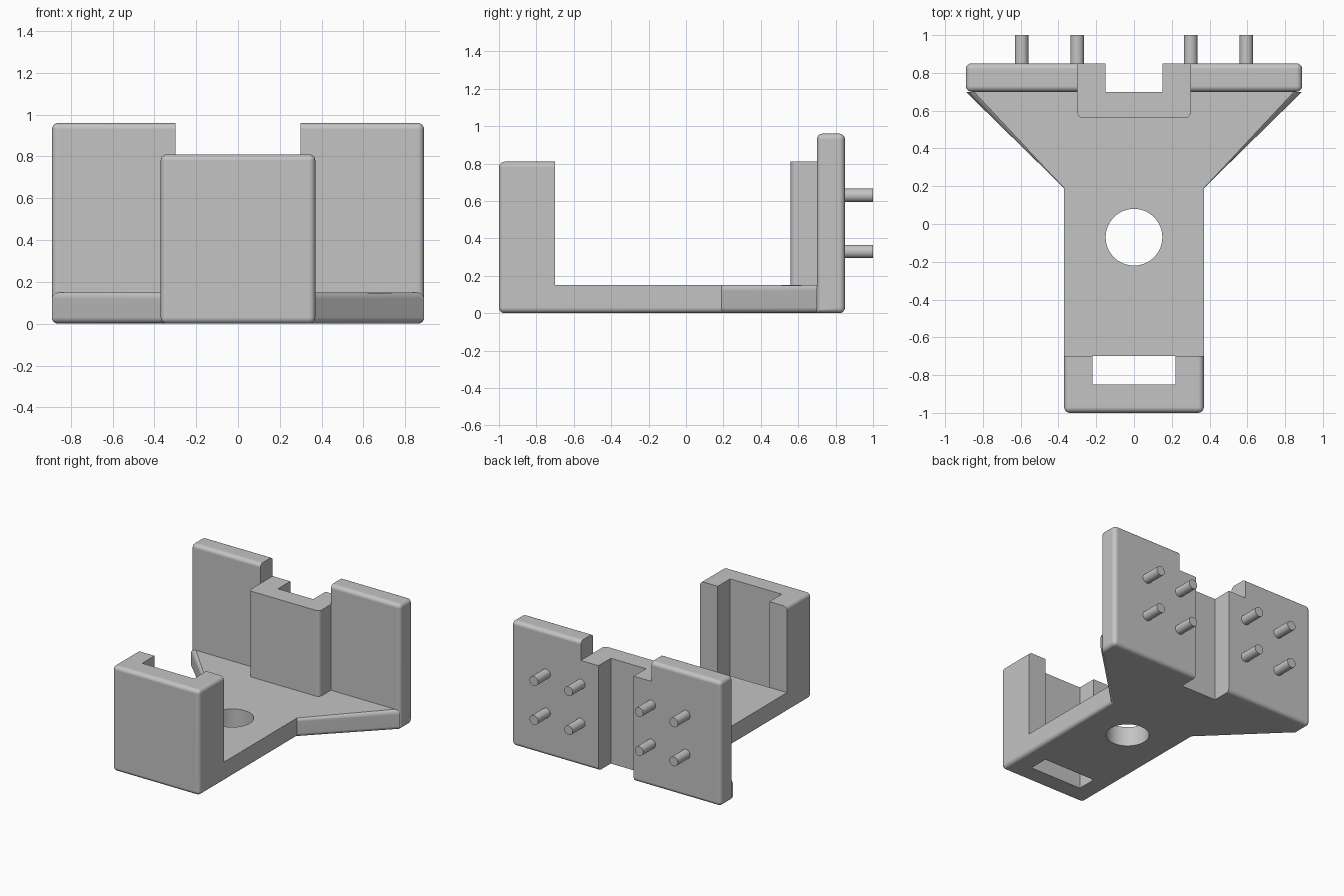
import bpy
import bmesh
from math import radians
from mathutils import Matrix, Vector

cube = bpy.data.objects.get("Cube")
if cube:
    bpy.data.objects.remove(cube, do_unlink=True)

grey = bpy.data.materials.new("plain grey")
grey.use_nodes = True
grey.diffuse_color = (0.55, 0.55, 0.55, 1)
grey.node_tree.nodes["Principled BSDF"].inputs["Base Color"].default_value = (0.55, 0.55, 0.55, 1)

ROUND = 0.03
FLOOR = 0.15
LOW = 0.81
HIGH = 0.96


def near(a, b):
    return abs(a - b) < 0.001


def add_object(name, bm):
    mesh = bpy.data.meshes.new(name)
    bm.to_mesh(mesh)
    bm.free()
    mesh.materials.append(grey)
    obj = bpy.data.objects.new(name, mesh)
    bpy.context.collection.objects.link(obj)
    return obj


def smooth(obj):
    """Smooth the rounded edges, keep hard corners and flat faces."""
    bm = bmesh.new()
    bm.from_mesh(obj.data)
    for face in bm.faces:
        face.smooth = True
    for edge in bm.edges:
        edge.smooth = edge.calc_face_angle(0) < radians(30)
    bm.to_mesh(obj.data)
    bm.free()
    obj.modifiers.new("flat faces", "WEIGHTED_NORMAL").keep_sharp = True


def extrude(name, outline, height, rounded):
    """Extrude an outline upward and round the edges picked by a rule."""
    bm = bmesh.new()
    face = bm.faces.new([bm.verts.new((x, y, 0)) for x, y in outline])
    top = bmesh.ops.extrude_face_region(bm, geom=[face])["geom"]
    bmesh.ops.translate(bm, vec=(0, 0, height),
                        verts=[v for v in top if isinstance(v, bmesh.types.BMVert)])
    bmesh.ops.recalc_face_normals(bm, faces=bm.faces)
    picked = []
    for edge in bm.edges:
        a, b = (v.co for v in edge.verts)
        if rounded((a + b) / 2, (b - a).normalized()):
            picked.append(edge)
    bmesh.ops.bevel(bm, geom=picked, offset=ROUND, offset_type="OFFSET",
                    segments=5, profile=0.5, affect="EDGES", clamp_overlap=True)
    return add_object(name, bm)


def cylinder(name, radius, depth, matrix, sides):
    bm = bmesh.new()
    bmesh.ops.create_cone(bm, cap_ends=True, segments=sides, radius1=radius,
                          radius2=radius, depth=depth, matrix=matrix)
    return add_object(name, bm)


def mirrored(half):
    return half + [(-x, y) for x, y in reversed(half)]


# Flared base plate
def base_edges(mid, along):
    flare = abs(along.x) > 0.1 and abs(along.y) > 0.1
    side = abs(along.y) > 0.9
    return flare or (side and near(mid.z, 0))


base = extrude("base_plate", mirrored([(0.37, -0.7), (0.37, 0.19), (0.89, 0.7)]),
               FLOOR, base_edges)

# Round hole through the base
cutter = cylinder("hole_cutter", 0.15, 1, Matrix.Translation((0, -0.07, 0)), 64)
cutter.hide_render = True
cut = base.modifiers.new("hole", "BOOLEAN")
cut.operation = "DIFFERENCE"
cut.solver = "EXACT"
cut.object = cutter
bpy.context.view_layer.update()
graph = bpy.context.evaluated_depsgraph_get()
drilled = bpy.data.meshes.new_from_object(base.evaluated_get(graph))
base.modifiers.clear()
base.data = drilled
bpy.data.objects.remove(cutter, do_unlink=True)
smooth(base)


# Front bracket, a U open toward the back
def bracket_edges(mid, along):
    if abs(along.z) > 0.9:
        return near(mid.y, -1)
    return near(mid.y, -1) or near(abs(mid.x), 0.37)


smooth(extrude("front_bracket",
               mirrored([(0.37, -1), (0.37, -0.7), (0.22, -0.7), (0.22, -0.85)]),
               LOW, bracket_edges))


# Back channel, a U open toward the back
def channel_edges(mid, along):
    if abs(along.z) > 0.9:
        return near(mid.y, 0.56)
    return near(mid.y, 0.85) and near(mid.z, 0)


smooth(extrude("back_channel",
               mirrored([(0.3, 0.56), (0.3, 0.85), (0.15, 0.85), (0.15, 0.7)]),
               LOW, channel_edges))


# Tall back panels, each with four pins
def panel_edges(mid, along):
    if near(abs(mid.x), 0.3):
        return False
    if near(mid.z, 0) and near(mid.y, 0.7):
        return False
    return True


for side, label in ((1, "left"), (-1, "right")):
    outline = [(side * x, y) for x, y in ((0.3, 0.7), (0.89, 0.7), (0.89, 0.85), (0.3, 0.85))]
    smooth(extrude(label + "_back_panel", outline, HIGH, panel_edges))
    for column, x in (("inner", 0.3), ("outer", 0.595)):
        for row, z in (("lower", 0.33), ("upper", 0.63)):
            place = Matrix.Translation(Vector((side * x, 0.91, z))) @ Matrix.Rotation(radians(90), 4, "X")
            smooth(cylinder(f"{label}_{column}_{row}_pin", 0.036, 0.18, place, 32))
